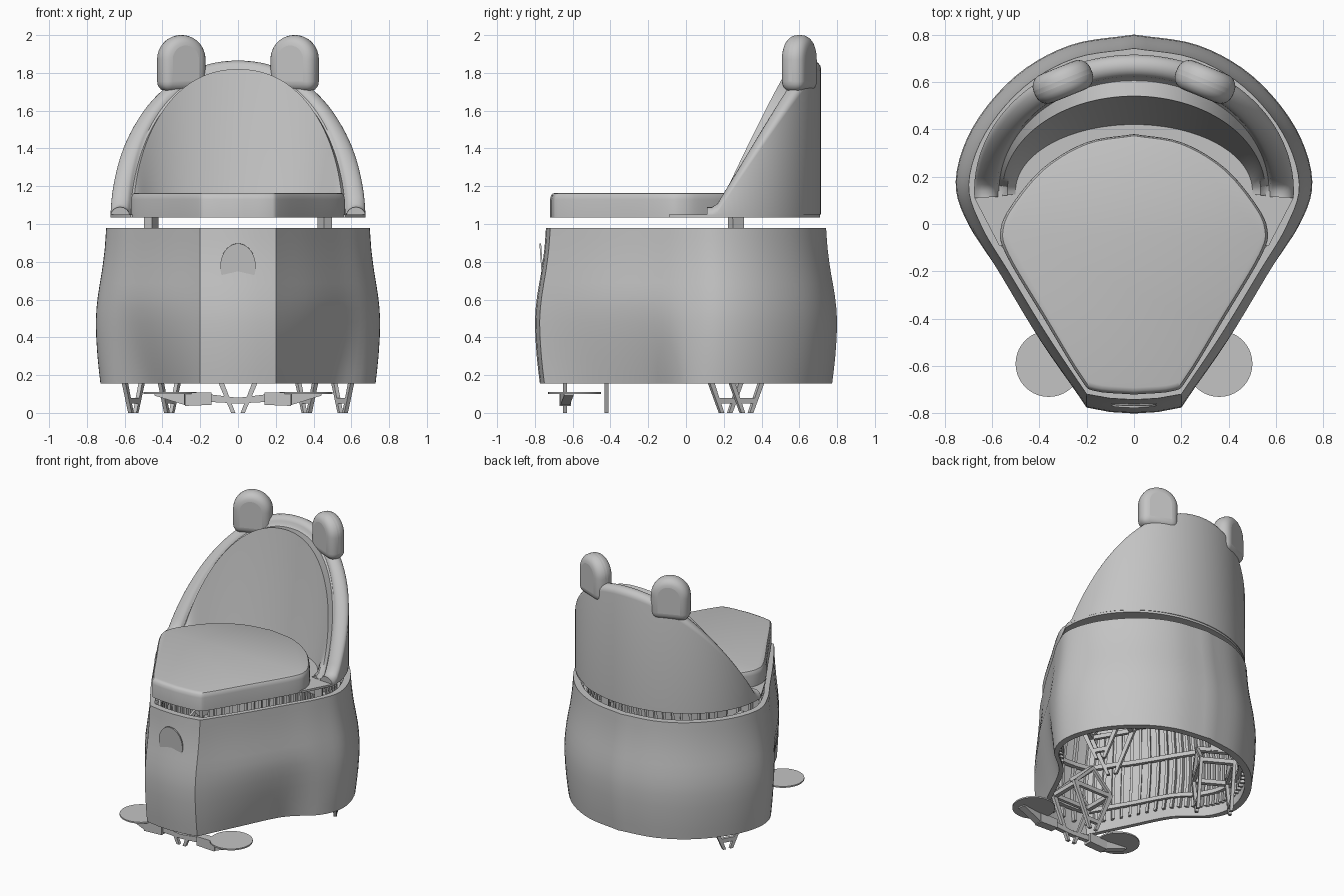
import bpy, bmesh, math
from mathutils import Vector, Matrix

cube = bpy.data.objects.get("Cube")
if cube:
    bpy.data.objects.remove(cube)

grey = bpy.data.materials.new("plain grey")
grey.use_nodes = True
grey.diffuse_color = (0.55, 0.55, 0.55, 1)
grey.node_tree.nodes["Principled BSDF"].inputs["Base Color"].default_value = (0.55, 0.55, 0.55, 1)


def finish(bm, name, angle=35):
    """Turn a bmesh into a shaded, coloured object."""
    bmesh.ops.recalc_face_normals(bm, faces=bm.faces)
    mesh = bpy.data.meshes.new(name)
    bm.to_mesh(mesh)
    bm.free()
    mesh.materials.append(grey)
    obj = bpy.data.objects.new(name, mesh)
    bpy.context.collection.objects.link(obj)
    bpy.ops.object.select_all(action='DESELECT')
    obj.select_set(True)
    bpy.context.view_layer.objects.active = obj
    bpy.ops.object.shade_smooth_by_angle(angle=math.radians(angle))
    return obj


def loft(bm, rings, loop=False):
    """Skin closed rings; either join last to first or cap both ends."""
    vs = [[bm.verts.new(p) for p in r] for r in rings]
    n = len(vs[0])
    pairs = list(zip(vs, vs[1:])) + ([(vs[-1], vs[0])] if loop else [])
    for a, b in pairs:
        for i in range(n):
            j = (i + 1) % n
            bm.faces.new((a[i], a[j], b[j], b[i]))
    if not loop:
        bm.faces.new(vs[0])
        bm.faces.new(vs[-1])


def bar(bm, p, q, side, w0, w1, depth):
    """Tapered square bar from p to q; side is its width direction."""
    p, q, side = Vector(p), Vector(q), Vector(side).normalized()
    d = (q - p).cross(side).normalized() * depth / 2
    loft(bm, [[c + side * (s * w / 2) + d * t for s, t in ((-1, -1), (1, -1), (1, 1), (-1, 1))]
              for c, w in ((p, w0), (q, w1))])


def spline(pts, steps):
    """Catmull-Rom curve through 2D points."""
    pts = [Vector(p) for p in pts]
    ext = [2 * pts[0] - pts[1]] + pts + [2 * pts[-1] - pts[-2]]
    out = []
    for a, b, c, d in zip(ext, ext[1:], ext[2:], ext[3:]):
        for k in range(steps):
            t = k / steps
            out.append(0.5 * (2 * b + (c - a) * t + (2 * a - 5 * b + 4 * c - d) * t * t
                              + (3 * b - a - 3 * c + d) * t ** 3))
    return out + [pts[-1]]


def mirrored(half):
    """Close a half outline that runs from the back centre to the front centre."""
    return half + [Vector((-p.x, p.y)) for p in half[-2:0:-1]]


# Base outline at any height: broad round back, pinched sides, narrow flat front
LEVELS = spline([(.155, .967), (.3, .988), (.48, 1), (.62, .985), (.75, .957),
                 (.87, .937), (.98, .927)], 2)


def base_ring(z, f, inner=1.0):
    pinch = 0.065 * max(0, (0.62 - z) / 0.46) ** 1.2
    back = [(0, .8), (.27, .755), (.5, .625), (.68, .41), (.753, .18), (.695, -.01),
            (.57 - pinch, -.22 + pinch * .5), (.4 - pinch * .7, -.5 + pinch * .4), (.2 / f, -.775)]
    half = spline(back, 5)
    half += [Vector((.1 / f, -.794)), Vector((0, -.8))]
    return [Vector((p.x * f * inner, p.y * f * inner, z)) for p in mirrored(half)]


bm = bmesh.new()
loft(bm, [base_ring(z, f) for z, f in LEVELS]
     + [base_ring(z, f, .94) for z, f in reversed(LEVELS)], loop=True)
finish(bm, "base_shell")

# Inner slats and hoops lining the shell
bm = bmesh.new()
slats = [(z, f) for z, f in LEVELS if .17 < z < .97]
outer = [base_ring(z, f, .95) for z, f in slats]
inner = [base_ring(z, f, .9) for z, f in slats]
count = len(outer[0])
for i in range(count):
    rings = []
    for o, n in zip(outer, inner):
        t = (o[(i + 1) % count] - o[i - 1]).normalized() * 0.009
        rings.append([o[i] - t, o[i] + t, n[i] + t, n[i] - t])
    loft(bm, rings)
for z, f in slats[1::4]:
    loft(bm, [base_ring(z, f, .91), base_ring(z, f, .87), base_ring(z + .03, f, .87),
              base_ring(z + .03, f, .91)], loop=True)
finish(bm, "inner_slats")

# Oval plate on the front
bm = bmesh.new()
bmesh.ops.create_cone(bm, cap_ends=True, segments=40, radius1=.094, radius2=.094, depth=.009,
                      matrix=Matrix.Translation((0, -.763, .775)) @ Matrix.Rotation(math.radians(94), 4, 'X')
                      @ Matrix.Diagonal((1, 1.3, 1, 1)))
finish(bm, "front_oval")

# Seat cushion
seat = mirrored(spline([(0, .38), (.2, .345), (.38, .24), (.51, .09), (.563, -.02), (.54, -.13),
                        (.38, -.4), (.225, -.655), (.165, -.705), (0, -.72)], 5))
bm = bmesh.new()
loft(bm, [[(p.x * s, p.y * s, z) for p in seat] for s, z in
          ((1, 1.035), (1, 1.13), (.993, 1.15), (.98, 1.161), (.96, 1.165))])
finish(bm, "seat_cushion")

# Backrest: curved wall with a rolled rim and a leaning inner panel
def section(a):
    s, c = math.sin(a), math.cos(a)
    h = max(1.09, 1.865 - .8 * (1 - c) ** 1.08)

    def at(rx, ry, z):
        return (rx * s, .14 + ry * c, max(z, 1.05))
    pts = [at(.675, .575, 1.04), at(.675, .575, h - .045)]
    for k in range(1, 8):
        t = math.pi * k / 8
        pts.append(at(.625 + .05 * math.cos(t), .5275 + .0475 * math.cos(t), h - .045 + .045 * math.sin(t)))
    return pts + [at(.575, .48, h - .045), at(.57, .465, h - .06), at(.555, .4, h - .045),
                  at(.535, .35, (h + 1.05) / 2), at(.5, .28, 1.045)]


bm = bmesh.new()
SPAN = math.radians(93)
loft(bm, [section(SPAN * i / 32) for i in range(-32, 33)])
finish(bm, "backrest")

# Thin plate under the backrest
bm = bmesh.new()
plate = [(.675 * math.sin(SPAN * i / 24), .14 + .57 * math.cos(SPAN * i / 24)) for i in range(-24, 25)]
plate += [(.57, -.09), (-.57, -.09)]
loft(bm, [[(x, y, z) for x, y in plate] for z in (1.035, 1.05)])
finish(bm, "back_plate")

# Rounded ears
for name, side in (("left_ear", 1), ("right_ear", -1)):
    prof = [(.13 * math.cos(math.pi * k / 24), 1.87 + .13 * math.sin(math.pi * k / 24)) for k in range(25)]
    prof += [(-.13, 1.7), (.13, 1.7)]
    bm = bmesh.new()
    loft(bm, [[(x, y, z) for x, z in prof] for y in (-.065, .065)])
    bmesh.ops.transform(bm, verts=bm.verts, matrix=Matrix.Translation((side * .3, .6, 0))
                        @ Matrix.Rotation(math.radians(-22 * side), 4, 'Z'))
    ear = finish(bm, name, 50)
    mod = ear.modifiers.new("round", 'BEVEL')
    mod.width, mod.segments, mod.angle_limit = .055, 5, math.radians(50)

# Three V-frame feet, spaced evenly around the centre
for n, name in enumerate(("front_foot", "left_foot", "right_foot")):
    bm = bmesh.new()
    for y in (-.64, -.42):
        for s in (-1, 1):
            bar(bm, (s * .025, y, 0), (s * .15, y, .31), (1, 0, 0), .022, .035, .022)
            bar(bm, (s * .15, y, .31), (0, y, .46), (0, 0, 1), .03, .03, .022)
        bar(bm, (-.05, y, .065), (.05, y, .065), (0, 0, 1), .03, .03, .022)
        bar(bm, (-.15, y, .3), (.15, y, .3), (0, 0, 1), .03, .03, .022)
    for x, z in ((-.14, .3), (.14, .3), (0, .46)):
        bar(bm, (x, -.64, z), (x, -.42, z), (1, 0, 0), .03, .03, .03)
    if n:
        bar(bm, (0, -.53, .45), (0, -.53, 1.04), (1, 0, 0), .04, .07, .05)
    bmesh.ops.rotate(bm, verts=bm.verts, cent=(0, 0, 0), matrix=Matrix.Rotation(math.radians(120 * n), 3, 'Z'))
    finish(bm, name)

# Foot paddles on short arms
for name, s in (("left_paddle", 1), ("right_paddle", -1)):
    bm = bmesh.new()
    bmesh.ops.create_cone(bm, cap_ends=True, segments=40, radius1=.14, radius2=.14, depth=.01,
                          matrix=Matrix.Translation((s * .36, -.59, .106)))
    bar(bm, (s * .14, -.64, .075), (s * .28, -.64, .072), (0, 0, 1), .065, .07, .06)
    bar(bm, (s * .28, -.64, .072), (s * .44, -.62, .098), (0, 0, 1), .06, .012, .05)
    bar(bm, (0, -.64, .065), (s * .15, -.64, .078), (0, 0, 1), .03, .04, .03)
    finish(bm, name)
